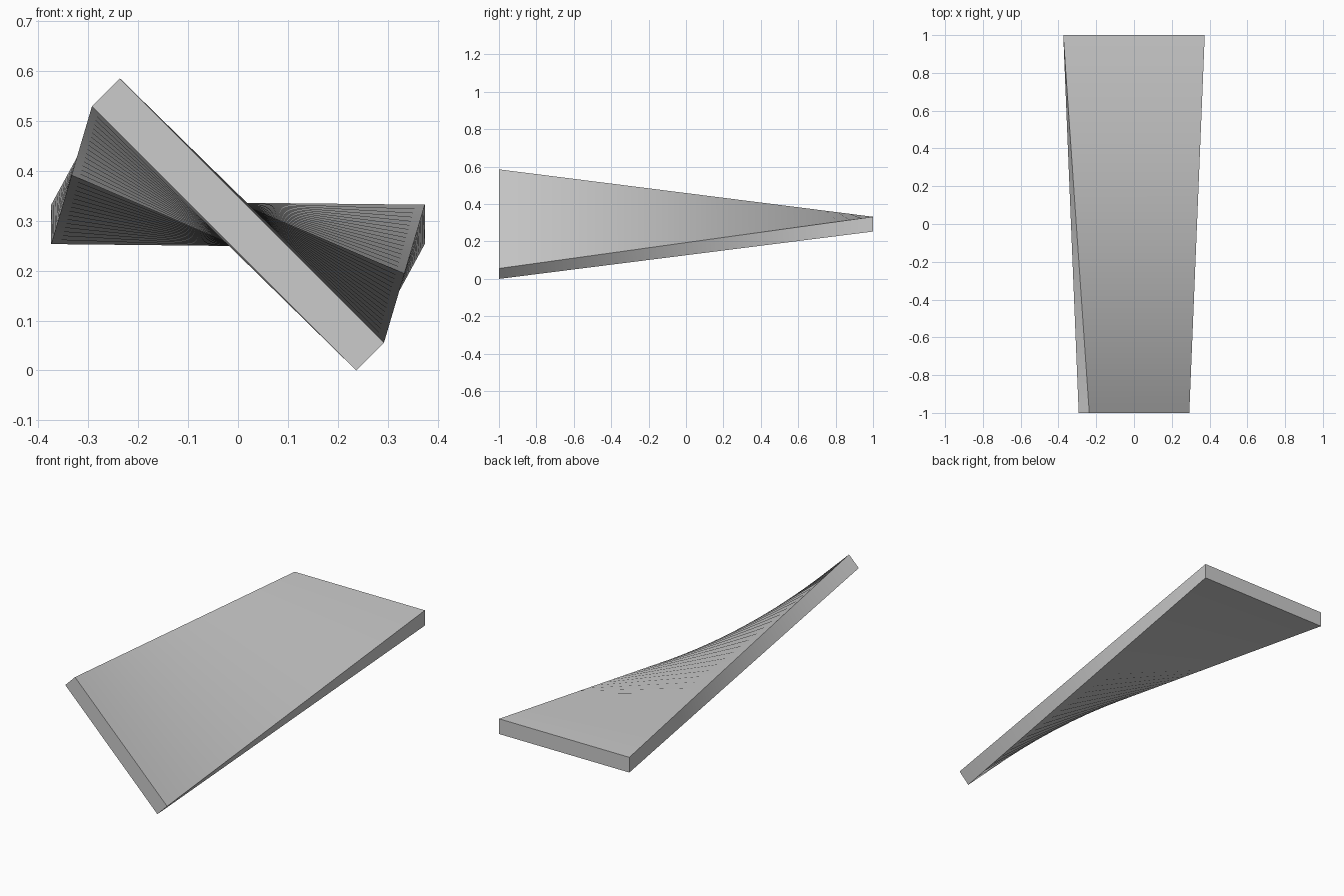
import bpy, bmesh
from math import radians
from mathutils import Matrix

if "Cube" in bpy.data.objects:
    bpy.data.objects.remove(bpy.data.objects["Cube"])

WIDTH, LENGTH, THICK = 0.749, 2.0, 0.079
TWIST = radians(45)
SEGMENTS = 32

# flat plank
bm = bmesh.new()
bmesh.ops.create_cube(bm, size=1.0, matrix=Matrix.Diagonal((WIDTH, LENGTH, THICK, 1)))
lengthwise = [e for e in bm.edges if abs(e.verts[0].co.y - e.verts[1].co.y) > 1]

# turn the front end only, so the long edges stay straight
front = [v for v in bm.verts if v.co.y < 0]
bmesh.ops.rotate(bm, verts=front, cent=(0, 0, 0), matrix=Matrix.Rotation(TWIST, 3, 'Y'))

# cut along the length to form the ruled, twisted faces
bmesh.ops.subdivide_edges(bm, edges=lengthwise, cuts=SEGMENTS - 1, use_grid_fill=True)

# stand on the ground
low = min(v.co.z for v in bm.verts)
bmesh.ops.translate(bm, verts=bm.verts, vec=(0, 0, -low))
bmesh.ops.recalc_face_normals(bm, faces=bm.faces)

mesh = bpy.data.meshes.new("twisted_plank")
bm.to_mesh(mesh)
bm.free()
plank = bpy.data.objects.new("twisted_plank", mesh)
bpy.context.collection.objects.link(plank)
bpy.context.view_layer.objects.active = plank
plank.select_set(True)
bpy.ops.object.shade_smooth_by_angle(angle=radians(30))
